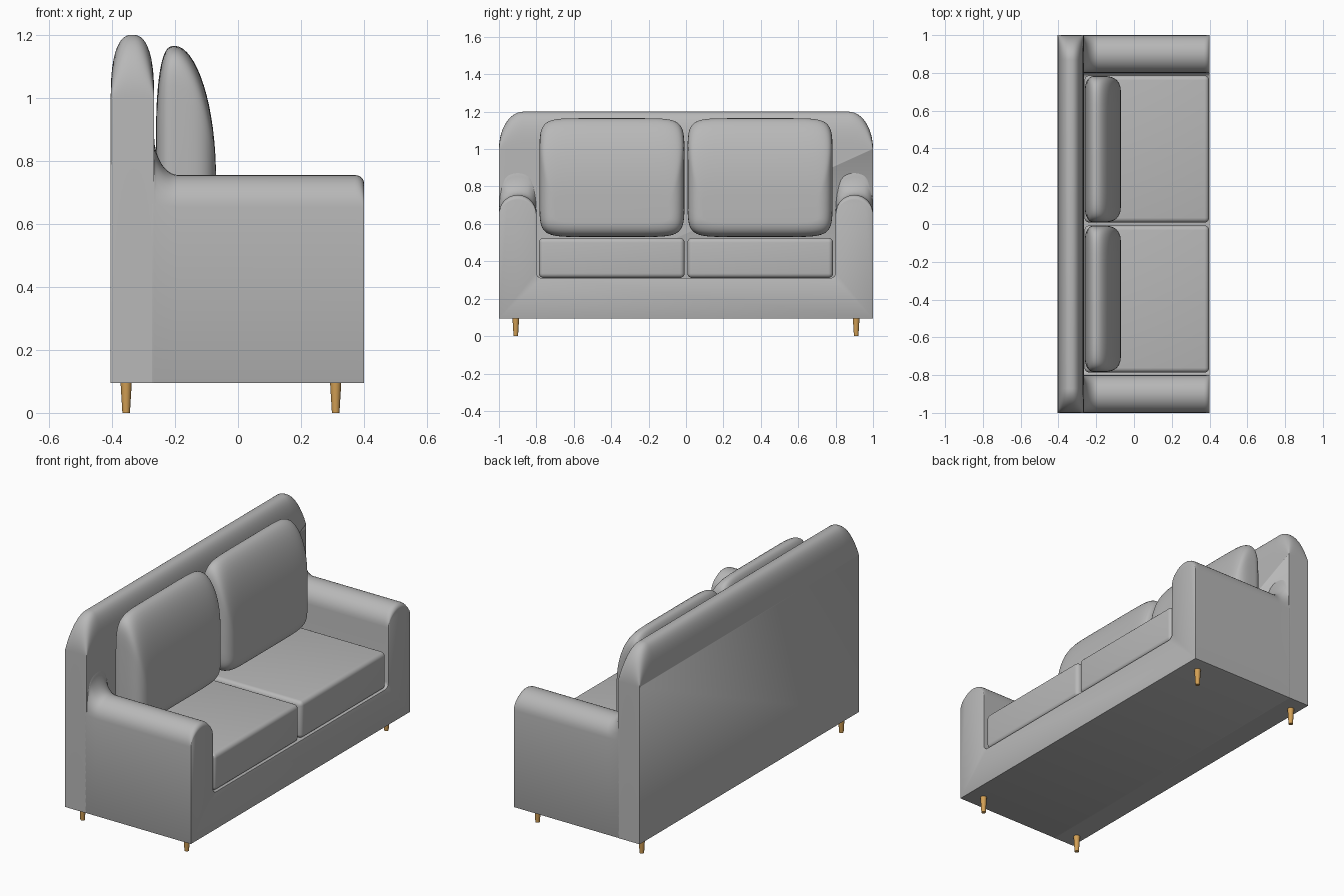
import bpy, bmesh, math

if "Cube" in bpy.data.objects:
    bpy.data.objects.remove(bpy.data.objects["Cube"])


def material(name, rgb):
    m = bpy.data.materials.new(name)
    m.diffuse_color = (*rgb, 1)
    m.use_nodes = True
    m.node_tree.nodes["Principled BSDF"].inputs["Base Color"].default_value = m.diffuse_color
    return m


FABRIC = material("grey fabric", (0.48, 0.48, 0.48))
WOOD = material("light wood", (0.65, 0.35, 0.09))


def finish(ob, mat, bevel=0, segments=3, angle=40):
    ob.data.materials.append(mat)
    bpy.ops.object.select_all(action='DESELECT')
    bpy.context.view_layer.objects.active = ob
    ob.select_set(True)
    if bevel:
        b = ob.modifiers.new("bevel", 'BEVEL')
        b.width, b.segments = bevel, segments
        b.limit_method, b.angle_limit = 'ANGLE', math.radians(50)
        bpy.ops.object.modifier_apply(modifier="bevel")
    bpy.ops.object.shade_smooth_by_angle(angle=math.radians(angle))


def loft(name, rings):
    """Skin a list of equal-length closed rings and cap both ends."""
    bm = bmesh.new()
    vs = [[bm.verts.new(p) for p in r] for r in rings]
    n = len(rings[0])
    for a, b in zip(vs, vs[1:]):
        for i in range(n):
            j = (i + 1) % n
            bm.faces.new((a[i], a[j], b[j], b[i]))
    bm.faces.new(vs[0])
    bm.faces.new(vs[-1])
    bmesh.ops.recalc_face_normals(bm, faces=bm.faces)
    me = bpy.data.meshes.new(name)
    bm.to_mesh(me)
    bm.free()
    ob = bpy.data.objects.new(name, me)
    bpy.context.collection.objects.link(ob)
    return ob


# Base and arms: U-shaped section swept along x, arm tops sweep up into the back
N = 16
half = [(1.0, 0.095)]
half += [(0.9 + 0.1 * math.cos(math.pi * i / N), 0.655 + 0.1 * math.sin(math.pi * i / N))
         for i in range(N + 1)]
half += [(0.77 + 0.03 * math.cos(a), 0.34 - 0.03 * math.sin(a))
         for a in [math.pi / 2 * i / 5 for i in range(6)]]
section = half + [(-y, z) for y, z in reversed(half)]


def arm_shift(x):
    if x > 0.37:
        return -0.025 * (1 - math.sqrt(max(0, 1 - ((x - 0.37) / 0.03) ** 2)))
    d = min(1, max(0, (x + 0.267) / 0.077))
    return 0.13 * (1 - math.sqrt(1 - (1 - d) ** 2))


xs = [-0.275] + [-0.267 + 0.077 * (i / 10) ** 1.5 for i in range(11)]
xs += [0.37 + 0.03 * math.sin(math.pi / 2 * i / 5) for i in range(6)]
rings = [[(x, y, z + arm_shift(x) * min(1, max(0, (z - 0.65) / 0.08))) for y, z in section]
         for x in xs]
finish(loft("base_and_arms", rings), FABRIC, 0.006, 2)

# Backrest: slab with rounded upper corners and a domed top
M = 14
corner = [(0.87 + 0.13 * math.cos(a), 1.0 + 0.2 * math.sin(a))
          for a in [math.pi / 2 * i / M for i in range(M + 1)]]
outline = [(1.0, 0.095)] + corner
outline += [(-y, z) for y, z in reversed(outline)]
rings = []
for i in range(25):
    u = -math.cos(math.pi * i / 24)
    h = max(0.03, (1 - abs(u) ** 2.5) ** 0.4)
    rings.append([(-0.335 + 0.069 * u, y, z if z < 1 else 1 + (z - 1) * h)
                  for y, z in outline])
finish(loft("backrest", rings), FABRIC, angle=50)


# Back cushions: plump pillows, fuller at the bottom front
def pillow_ring(x, hy, zb, zt, yc):
    pts = []
    for i in range(64):
        a = 2 * math.pi * (i + 0.5) / 64
        c, s = math.cos(a), math.sin(a)
        pts.append((x, yc + hy * math.copysign(abs(c) ** 0.26, c),
                    (zb + zt) / 2 + (zt - zb) / 2 * math.copysign(abs(s) ** 0.26, s)))
    return pts


for side, label in ((1, "left"), (-1, "right")):
    rings = []
    for i in range(12):
        t = math.cos(math.pi / 2 * i / 12)
        f = math.sqrt(1 - t ** 3)
        rings.append(pillow_ring(-0.2 - 0.06 * t, 0.31 + 0.078 * f, 0.6 - 0.07 * f,
                                 0.9 + 0.265 * f, 0.396 * side))
    for i in range(17):
        t = math.sin(math.pi / 2 * i / 16)
        f, g = math.sqrt(1 - t ** 1.9), math.sqrt(1 - t ** 4)
        rings.append(pillow_ring(-0.2 + 0.13 * t, 0.31 + 0.078 * g, 0.61 - 0.08 * g,
                                 0.75 + 0.415 * f, 0.396 * side))
    finish(loft(label + "_back_cushion", rings), FABRIC, angle=60)

    # Seat cushions: softly bevelled blocks
    bpy.ops.mesh.primitive_cube_add(size=1, location=(0.068, 0.397 * side, 0.418))
    ob = bpy.context.object
    ob.name = label + "_seat_cushion"
    ob.scale = (0.66, 0.778, 0.214)
    bpy.ops.object.transform_apply(location=False, rotation=False, scale=True)
    finish(ob, FABRIC, 0.025, 5)

    # Tapered legs
    for x, end in ((0.31, "front"), (-0.355, "back")):
        bpy.ops.mesh.primitive_cone_add(vertices=20, radius1=0.012, radius2=0.018,
                                        depth=0.1, location=(x, 0.91 * side, 0.05))
        bpy.context.object.name = f"{label}_{end}_leg"
        finish(bpy.context.object, WOOD)
